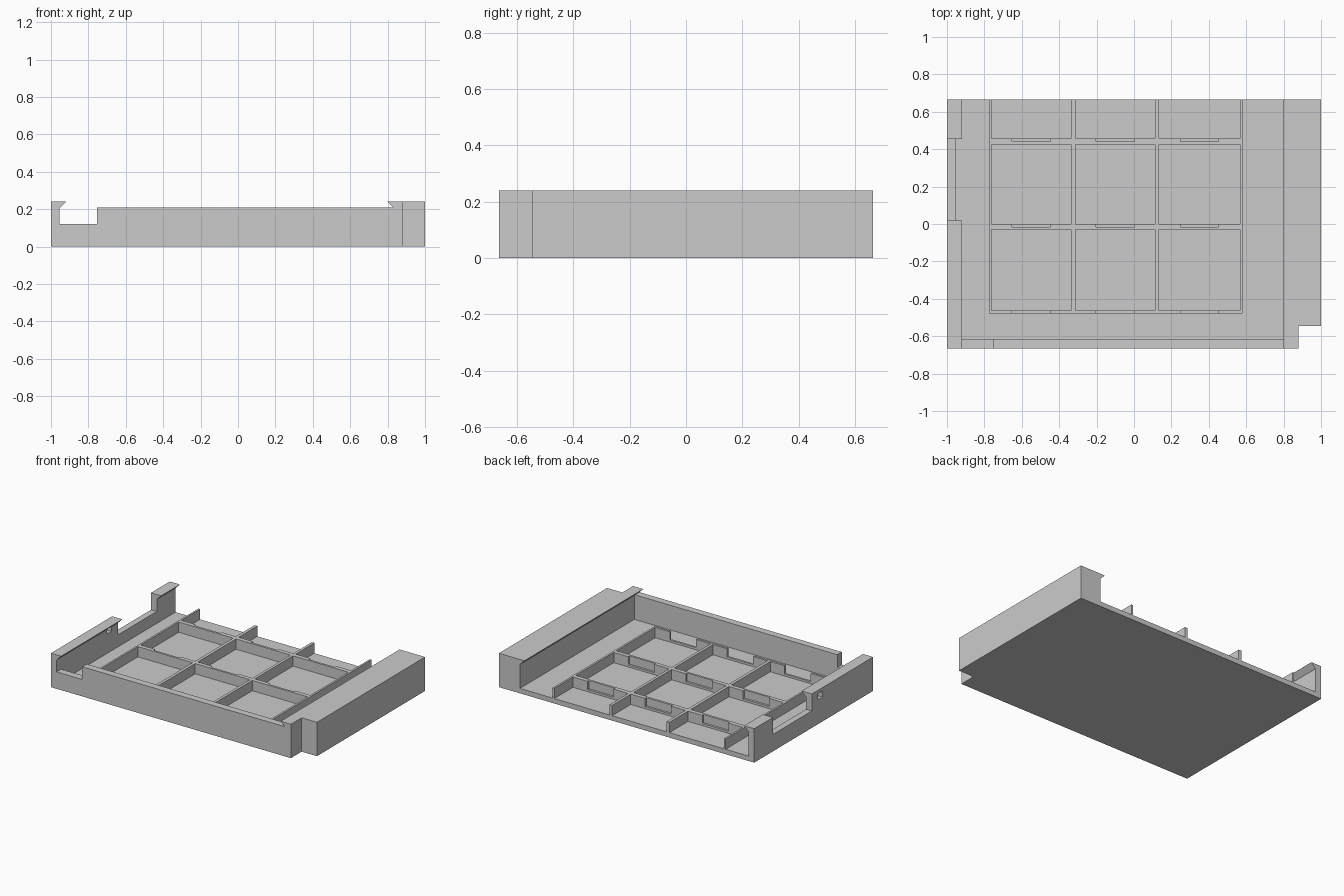
import bpy
import bmesh

if "Cube" in bpy.data.objects:
    bpy.data.objects.remove(bpy.data.objects["Cube"])

grey = bpy.data.materials.new("plain_grey")
grey.diffuse_color = (0.6, 0.6, 0.6, 1)
grey.use_nodes = True
grey.node_tree.nodes["Principled BSDF"].inputs["Base Color"].default_value = grey.diffuse_color

DEPTH = 0.665    # half depth of the tray
FLOOR = 0.035    # floor thickness
TOP = 0.24       # side wall height
RIB = 0.108      # divider height
NOTCH = 0.05     # bottom of divider notches


def extrude_profile(name, points, y0, y1):
    """Solid from an x-z outline, extruded along y."""
    bm = bmesh.new()
    face = bm.faces.new([bm.verts.new((x, y0, z)) for x, z in points])
    result = bmesh.ops.extrude_face_region(bm, geom=[face])
    verts = [v for v in result["geom"] if isinstance(v, bmesh.types.BMVert)]
    bmesh.ops.translate(bm, verts=verts, vec=(0, y1 - y0, 0))
    bmesh.ops.recalc_face_normals(bm, faces=bm.faces)
    mesh = bpy.data.meshes.new(name)
    bm.to_mesh(mesh)
    bm.free()
    mesh.materials.append(grey)
    obj = bpy.data.objects.new(name, mesh)
    bpy.context.collection.objects.link(obj)
    return obj


def box(name, x0, x1, y0, y1, z0, z1):
    return extrude_profile(name, [(x0, z0), (x1, z0), (x1, z1), (x0, z1)], y0, y1)


def cut(target, *size):
    """Remove a box from the target."""
    cutter = box("cutter", *size)
    cutter.hide_render = True
    mod = target.modifiers.new("cut", 'BOOLEAN')
    mod.operation = 'DIFFERENCE'
    mod.solver = 'EXACT'
    mod.object = cutter
    bpy.context.view_layer.objects.active = target
    bpy.ops.object.modifier_apply(modifier=mod.name)
    bpy.data.objects.remove(cutter)


# Tray body: floor, left wall and right block, both with undercut lips
body = extrude_profile("tray_body", [
    (-1, 0), (1, 0), (1, TOP), (0.80, TOP), (0.835, 0.205), (0.835, FLOOR),
    (-0.955, FLOOR), (-0.955, 0.205), (-0.92, TOP), (-1, TOP)], -DEPTH, DEPTH)
cut(body, 0.88, 1.1, -0.8, -0.545, -0.1, 0.4)         # corner notch
cut(body, -1.1, -0.9, 0.02, 0.455, 0.12, 0.4)         # left wall opening
cut(body, -1.1, -0.94, -0.10, -0.05, 0.172, 0.215)    # small square hole

# Front wall, stepped down at the left end
extrude_profile("front_wall", [
    (-0.955, FLOOR), (0.835, FLOOR), (0.835, 0.21), (-0.755, 0.21),
    (-0.755, 0.12), (-0.955, 0.12)], -DEPTH, -0.615)

# Long dividers running front to back
columns = [(-0.776, -0.763), (-0.336, -0.314), (0.113, 0.133), (0.566, 0.58)]
for x0, x1 in columns:
    box("long_divider", x0, x1, -0.478, DEPTH, FLOOR, RIB)

# Cross dividers: a notched wall, with a plain wall in front of the inner ones
rows = [(-0.478, None), (-0.015, -0.03), (0.442, 0.426)]
for left, right in zip(columns, columns[1:]):
    a, b = left[1], right[0]
    n0, n1 = (a + b) / 2 - 0.102, (a + b) / 2 + 0.102
    for y, plain in rows:
        extrude_profile("notched_divider", [
            (a, FLOOR), (b, FLOOR), (b, RIB), (n1, RIB), (n1, NOTCH),
            (n0, NOTCH), (n0, RIB), (a, RIB)], y, y + 0.015)
        if plain is not None:
            box("plain_divider", a, b, plain, y, FLOOR, RIB)
